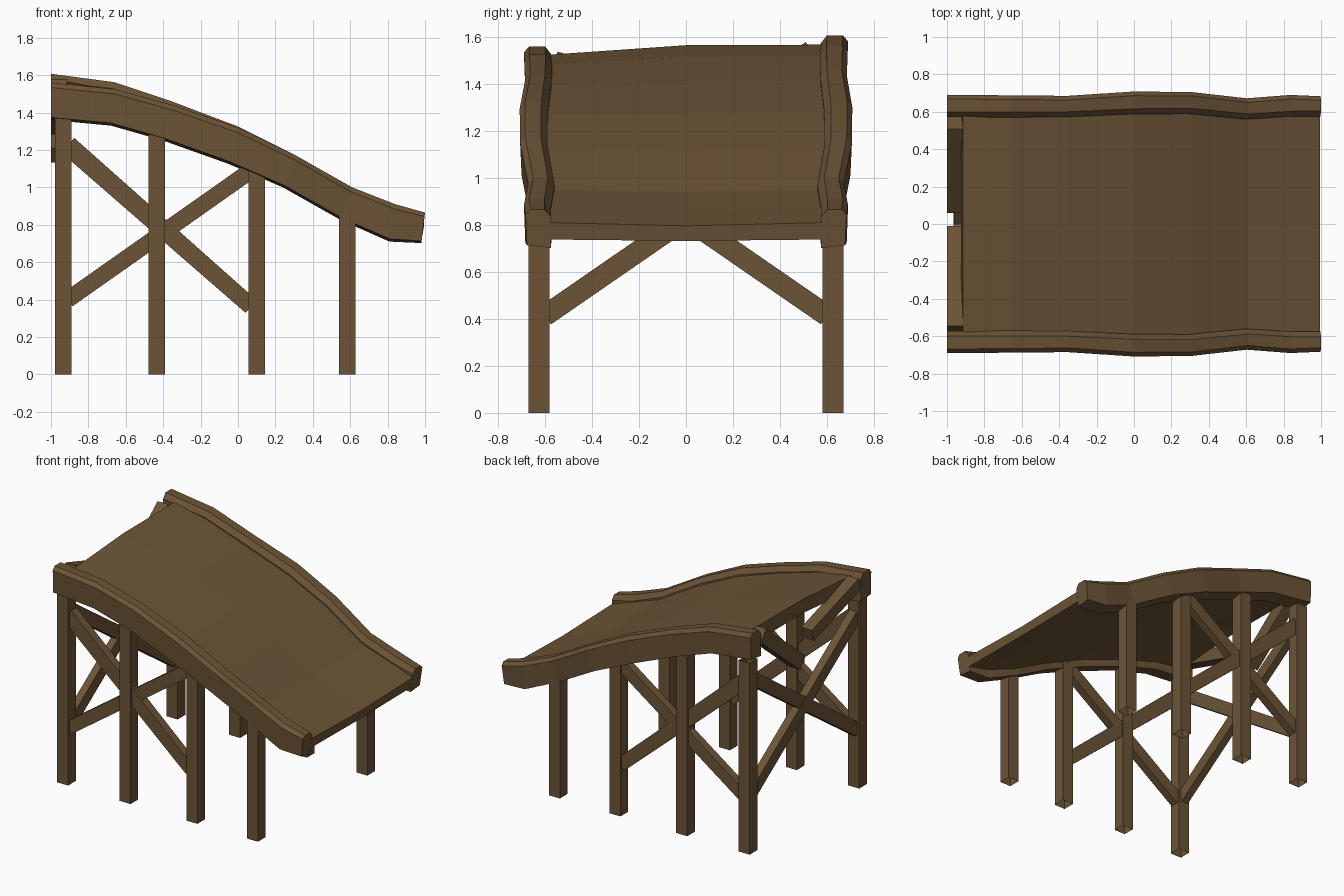
import bpy, bmesh
from mathutils import Vector

if "Cube" in bpy.data.objects:
    bpy.data.objects.remove(bpy.data.objects["Cube"])

wood = bpy.data.materials.new("brown wood")
wood.diffuse_color = (0.15, 0.088, 0.037, 1)
wood.use_nodes = True
wood.node_tree.nodes["Principled BSDF"].inputs["Base Color"].default_value = wood.diffuse_color


def loft(name, rings, caps=True):
    """Skin a tube through matching rings of points."""
    bm = bmesh.new()
    vs = [[bm.verts.new(p) for p in r] for r in rings]
    n = len(vs[0])
    for a, b in zip(vs, vs[1:]):
        for i in range(n):
            j = (i + 1) % n
            bm.faces.new((a[i], a[j], b[j], b[i]))
    ends = [bm.faces.new(vs[0]), bm.faces.new(vs[-1])]
    bmesh.ops.recalc_face_normals(bm, faces=bm.faces)
    if not caps:
        bmesh.ops.delete(bm, geom=ends, context='FACES_ONLY')
    me = bpy.data.meshes.new(name)
    bm.to_mesh(me)
    bm.free()
    me.materials.append(wood)
    bpy.context.collection.objects.link(bpy.data.objects.new(name, me))


def post(name, x, y, hx, hy, top):
    """Open ended square post standing on the ground."""
    loft(name, [[(x + sx * hx, y + sy * hy, z) for sx, sy in ((-1, -1), (1, -1), (1, 1), (-1, 1))]
                for z in (0, top)], caps=False)


def beam(name, a, b, side, thick, width, width_b=None, caps=True):
    """Rectangular bar from a to b; thick is measured along the side axis."""
    a, b, side = Vector(a), Vector(b), Vector(side)
    up = side.cross((b - a).normalized())
    rings = []
    for p, w in ((a, width), (b, width_b or width)):
        rings.append([p + side * thick / 2 * s + up * w / 2 * u
                      for s, u in ((-1, -1), (1, -1), (1, 1), (-1, 1))])
    loft(name, rings, caps)


# stations along the bridge: top x, top z, bottom x, bottom z, outer y, inner y
stations = [
    (-1.0, 1.56, -1.0, 1.36, 0.69, 0.572),
    (-0.66, 1.525, -0.68, 1.33, 0.688, 0.57),
    (-0.35, 1.44, -0.40, 1.25, 0.685, 0.572),
    (0.0, 1.32, -0.05, 1.125, 0.708, 0.588),
    (0.31, 1.17, 0.24, 1.0, 0.706, 0.59),
    (0.61, 1.0, 0.55, 0.825, 0.672, 0.56),
    (0.84, 0.91, 0.81, 0.71, 0.69, 0.575),
    (1.0, 0.865, 0.98, 0.702, 0.683, 0.575),
]
back_lift = [0.047, 0.037, 0.018, 0.005, 0, 0, 0, 0]

# curved side rails with bevelled tops and slightly tilted undersides
for name, s in (("front_rail", -1), ("back_rail", 1)):
    rings = []
    for (xt, zt, xb, zb, yo, yi), lift in zip(stations, back_lift):
        if s < 0:
            lift = 0
        prof = [(yi, 0), (yi, 0.82), (yi + 0.028, 1), (yo - 0.022, 1),
                (yo, 0.87), (yo - 0.006, 0.07)]
        rings.append([(xt * t + xb * (1 - t), s * y, zt * t + zb * (1 - t) + lift)
                      for y, t in prof])
    loft(name, rings)

# sagging deck, slightly twisted at the high end
deck_x = [-0.915, -0.66, -0.35, 0.0, 0.31, 0.61, 0.84, 0.995]
deck_z = [1.525, 1.485, 1.395, 1.27, 1.12, 0.95, 0.865, 0.81]
mid = [0.04, 0.03, 0.015, 0, -0.005, -0.01, -0.012, -0.014]
thickness = [0.10, 0.10, 0.105, 0.105, 0.10, 0.095, 0.095, 0.072]
rings = []
for x, z, m, lift, th, st in zip(deck_x, deck_z, mid, back_lift, thickness, stations):
    y = st[5] + 0.006
    zb = z + lift * 0.9
    rings.append([(x, -y, z), (x, 0, z + m), (x, y, zb),
                  (x - 0.01, y, zb - th), (x - 0.01, 0, z + m - th + 0.008),
                  (x - 0.01, -y, z - th)])
loft("deck", rings)

# posts and side cross braces
for name, s in (("front", -1), ("back", 1)):
    y = s * 0.626
    for i, (x, top) in enumerate(((-0.935, 1.385), (-0.435, 1.295), (0.1, 1.105), (0.584, 0.855))):
        post(f"{name}_post_{i + 1}", x, y, 0.044, 0.044, top)
    beam(f"{name}_falling_brace", (-0.91, y, 1.225), (0.07, y, 0.363), (0, 1, 0),
         0.06, 0.105, 0.09, caps=False)
    beam(f"{name}_rising_brace", (-0.91, y, 0.4), (0.07, y, 1.09), (0, 1, 0),
         0.058, 0.088, caps=False)

# cross braces between the high end posts
for name, s in (("end_brace_a", -1), ("end_brace_b", 1)):
    beam(name, (-0.935, s * 0.60, 0.414), (-0.935, -s * 0.60, 1.242), (1, 0, 0),
         0.056 + 0.002 * s, 0.09, caps=False)

# broken planks hanging at the high end
beam("broken_plank_back", (-0.957, 0.54, 1.54), (-0.957, 0.09, 1.172), (1, 0, 0), 0.085, 0.10)
beam("broken_plank_front", (-0.957, -0.56, 1.495), (-0.957, -0.025, 1.325), (1, 0, 0), 0.085, 0.09)
